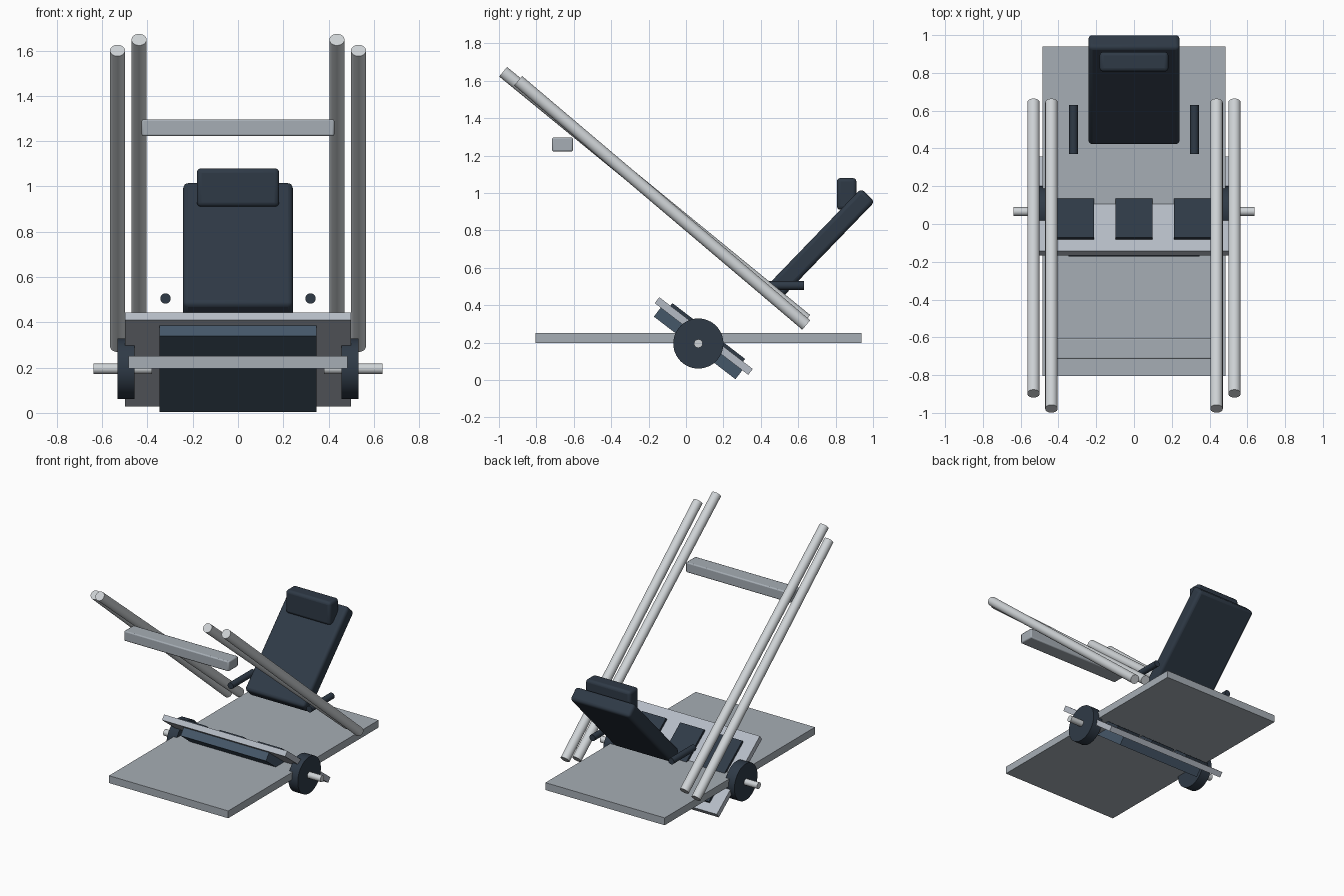
import bpy, math
from mathutils import Vector

if "Cube" in bpy.data.objects:
    bpy.data.objects.remove(bpy.data.objects["Cube"])


def material(name, rgb):
    m = bpy.data.materials.new(name)
    m.diffuse_color = (*rgb, 1)
    m.use_nodes = True
    m.node_tree.nodes["Principled BSDF"].inputs["Base Color"].default_value = m.diffuse_color
    return m


navy = material("dark_vinyl", (0.028, 0.042, 0.062))
blue = material("slate_blue", (0.06, 0.095, 0.14))
steel = material("grey_steel", (0.38, 0.42, 0.46))
chrome = material("bright_steel", (0.62, 0.65, 0.67))
plate_grey = material("plate_steel", (0.46, 0.50, 0.56))


def finish(o, name, mat, bevel, segments):
    o.name = name
    o.data.materials.append(mat)
    if bevel:
        b = o.modifiers.new("bevel", "BEVEL")
        b.width, b.segments = bevel, segments
        b.limit_method = "ANGLE"
    bpy.ops.object.shade_smooth_by_angle(angle=math.radians(35))
    return o


def box(name, loc, size, mat, tilt=0, bevel=0, segments=3):
    bpy.ops.mesh.primitive_cube_add(size=1, location=loc)
    o = bpy.context.object
    o.scale = size
    bpy.ops.object.transform_apply(location=False, rotation=False, scale=True)
    o.rotation_euler.x = math.radians(tilt)
    return finish(o, name, mat, bevel, segments)


def rod(name, a, b, r, mat, bevel=0, verts=32):
    a, b = Vector(a), Vector(b)
    bpy.ops.mesh.primitive_cylinder_add(vertices=verts, radius=r, depth=(b - a).length,
                                        location=(a + b) / 2)
    o = bpy.context.object
    o.rotation_euler = (b - a).to_track_quat("Z", "Y").to_euler()
    return finish(o, name, mat, bevel, 2)


# Base and upper crossbar
box("base_plate", (0, 0.067, 0.224), (0.968, 1.744, 0.054), steel)
box("crossbar", (0, -0.66, 1.259), (0.85, 0.112, 0.074), steel, bevel=0.008, segments=2)

# Seat cushions
box("backrest", (0, 0.711, 0.718), (0.484, 0.752, 0.102), navy, tilt=46, bevel=0.022)
box("headrest", (0, 0.859, 0.995), (0.364, 0.105, 0.17), navy, bevel=0.02)

# Tilted carriage: plate, pads on top, block underneath
tilt = math.radians(-37.5)
along = Vector((0, math.cos(tilt), math.sin(tilt)))
normal = Vector((0, -math.sin(tilt), math.cos(tilt)))
centre = Vector((0, 0.095, 0.235))
box("carriage_plate", centre, (1.0, 0.63, 0.04), plate_grey, tilt=-37.5)
for i, x in enumerate((-0.31, 0, 0.31)):
    pad = centre + normal * 0.025 + along * 0.005
    box(f"carriage_pad_{i}", (x, pad.y, pad.z), (0.195, 0.49, 0.025), navy, tilt=-37.5)
block = centre - normal * 0.05
box("carriage_block", block, (0.694, 0.55, 0.06), blue, tilt=-37.5)

# Mirrored rails, handles, wheels and axles
for side, s in (("left", -1), ("right", 1)):
    rod(f"inner_rail_{side}", (s * 0.437, -0.978, 1.648), (s * 0.437, 0.643, 0.322), 0.033, chrome)
    rod(f"outer_rail_{side}", (s * 0.532, -0.898, 1.600), (s * 0.532, 0.643, 0.294), 0.033, chrome)
    rod(f"handle_{side}", (s * 0.32, 0.37, 0.505), (s * 0.32, 0.63, 0.505), 0.023, navy)
    rod(f"wheel_{side}", (s * 0.457, 0.066, 0.195), (s * 0.533, 0.066, 0.195), 0.134, navy, verts=48)
    rod(f"axle_{side}", (s * 0.38, 0.066, 0.195), (s * 0.638, 0.066, 0.195), 0.023, chrome)
